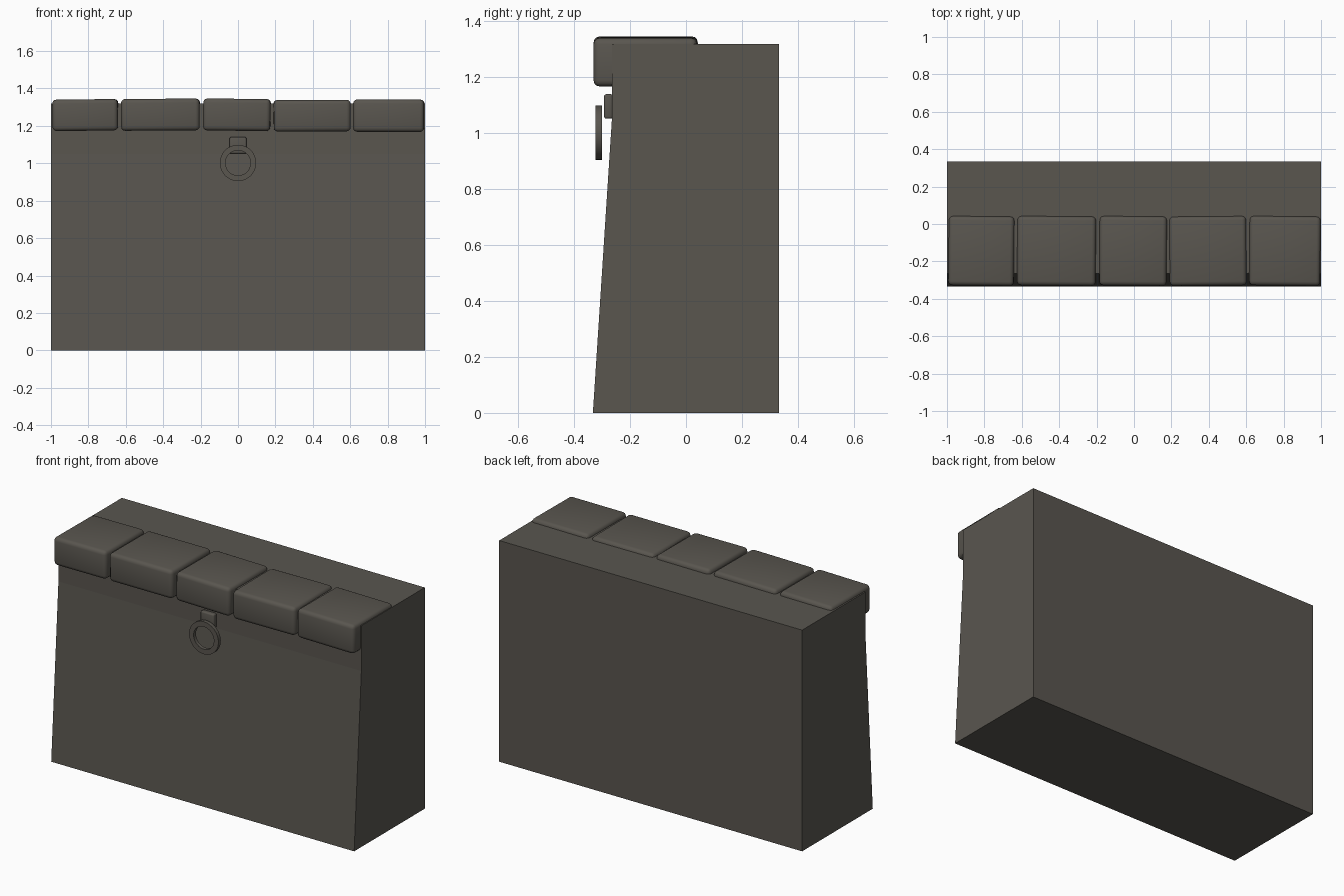
import bpy, bmesh, math
from mathutils import Matrix, Vector

if "Cube" in bpy.data.objects:
    bpy.data.objects.remove(bpy.data.objects["Cube"])


def material(name, rgb):
    m = bpy.data.materials.new(name)
    m.diffuse_color = (*rgb, 1)
    m.use_nodes = True
    m.node_tree.nodes["Principled BSDF"].inputs["Base Color"].default_value = m.diffuse_color
    return m


STONE = material("dark stone", (0.100, 0.092, 0.078))


def make(name, bm):
    bmesh.ops.recalc_face_normals(bm, faces=bm.faces)
    me = bpy.data.meshes.new(name)
    bm.to_mesh(me)
    bm.free()
    me.materials.append(STONE)
    ob = bpy.data.objects.new(name, me)
    bpy.context.collection.objects.link(ob)
    return ob


def extrude(bm, face, vec):
    r = bmesh.ops.extrude_face_region(bm, geom=[face])
    vs = [g for g in r["geom"] if isinstance(g, bmesh.types.BMVert)]
    bmesh.ops.translate(bm, verts=vs, vec=vec)


def block(name, lo, hi, bevel, rot=(0, 0)):
    """Rounded box between two corners, tipped a little about y and z."""
    lo, hi = Vector(lo), Vector(hi)
    bm = bmesh.new()
    bmesh.ops.create_cube(bm, size=1)
    bmesh.ops.scale(bm, verts=bm.verts, vec=hi - lo)
    bmesh.ops.bevel(bm, geom=bm.edges[:], offset=bevel, segments=3,
                    profile=0.5, affect='EDGES')
    m = Matrix.Rotation(rot[0], 4, 'Y') @ Matrix.Rotation(rot[1], 4, 'Z')
    bmesh.ops.transform(bm, matrix=Matrix.Translation((lo + hi) / 2) @ m, verts=bm.verts)
    ob = make(name, bm)
    bpy.context.view_layer.objects.active = ob
    ob.select_set(True)
    bpy.ops.object.shade_smooth_by_angle(angle=math.radians(40))
    ob.select_set(False)
    return ob


# Wall body: battered front face, upright at the top
bm = bmesh.new()
profile = [(-0.333, 0), (0.333, 0), (0.333, 1.32), (-0.265, 1.32), (-0.265, 1.05)]
f = bm.faces.new([bm.verts.new((-1, y, z)) for y, z in profile])
extrude(bm, f, (2, 0, 0))
make("wall_body", bm)

# Coping stones: x start, x end, bottom, top, tip about y, twist about z
stones = [(-0.991, -0.641, 1.174, 1.342, -0.010, -0.010),
          (-0.624, -0.204, 1.175, 1.345, -0.006, -0.008),
          (-0.185, 0.174, 1.174, 1.345, 0.010, -0.008),
          (0.190, 0.601, 1.170, 1.339, -0.004, 0.008),
          (0.617, 0.996, 1.168, 1.341, 0.004, -0.010)]
for i, (x0, x1, z0, z1, tip, twist) in enumerate(stones):
    block(f"coping_stone_{i + 1}", (x0, -0.329, z0), (x1, 0.041, z1), 0.022, (tip, twist))

# Mooring ring bracket
block("ring_bracket", (-0.045, -0.293, 1.052), (0.045, -0.262, 1.14), 0.008)

# Mooring ring: flat band swept round a circle
bm = bmesh.new()
N = 48
loops = []
for i in range(N):
    a = 2 * math.pi * i / N
    loops.append([bm.verts.new((r * math.cos(a), y, 1.002 + r * math.sin(a)))
                  for r, y in ((0.097, -0.323), (0.097, -0.301),
                               (0.067, -0.301), (0.067, -0.323))])
for i in range(N):
    p, q = loops[i], loops[(i + 1) % N]
    for k in range(4):
        j = (k + 1) % 4
        bm.faces.new((p[k], p[j], q[j], q[k]))
ring = make("mooring_ring", bm)
bpy.context.view_layer.objects.active = ring
ring.select_set(True)
bpy.ops.object.shade_smooth_by_angle(angle=math.radians(40))
